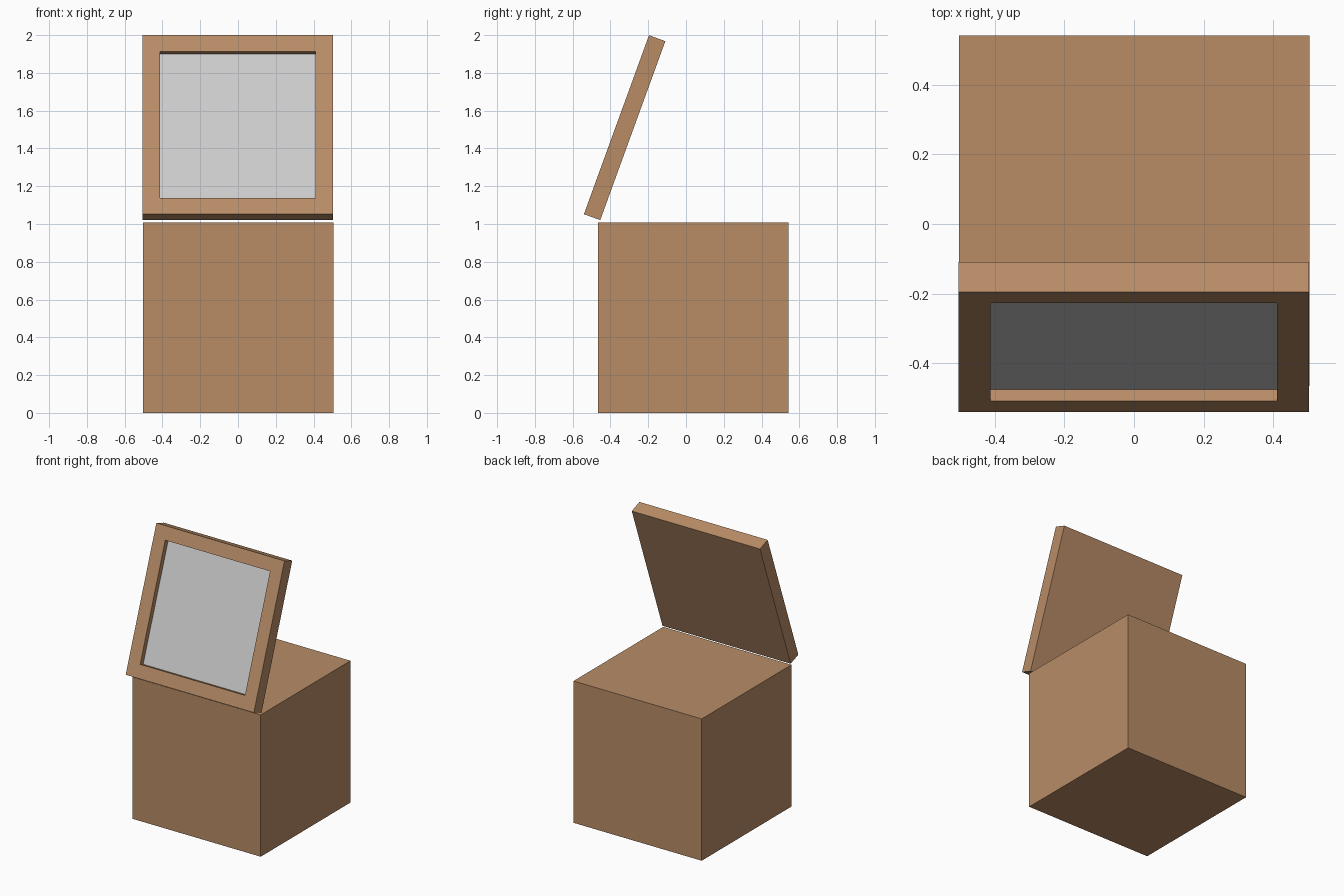
import bpy
import bmesh
from math import radians
from mathutils import Vector

default = bpy.data.objects.get("Cube")
if default:
    bpy.data.objects.remove(default, do_unlink=True)


def flat_colour(name, rgb):
    mat = bpy.data.materials.new(name)
    mat.use_nodes = True
    mat.diffuse_color = (*rgb, 1)
    bsdf = next(n for n in mat.node_tree.nodes if n.type == "BSDF_PRINCIPLED")
    bsdf.inputs["Base Color"].default_value = (*rgb, 1)
    return mat


def box_mesh(size):
    bm = bmesh.new()
    bmesh.ops.create_cube(bm, size=1)
    bmesh.ops.scale(bm, vec=size, verts=bm.verts)
    return bm


def add_object(name, bm, location, materials):
    mesh = bpy.data.meshes.new(name)
    bm.to_mesh(mesh)
    bm.free()
    for mat in materials:
        mesh.materials.append(mat)
    obj = bpy.data.objects.new(name, mesh)
    obj.location = location
    bpy.context.scene.collection.objects.link(obj)
    return obj


wood = flat_colour("warm brown", (0.48, 0.263, 0.134))
grey = flat_colour("light grey", (0.604, 0.604, 0.604))

# Solid cube body
SIDE = 1.008
add_object("body", box_mesh((SIDE, SIDE, SIDE)), (0.001, 0.038, SIDE / 2), [wood])

# Leaning frame with a sunken grey panel in its front face
bm = box_mesh((SIDE, 0.092, SIDE))
bm.normal_update()
front = min(bm.faces, key=lambda f: f.normal.y)
bmesh.ops.inset_region(bm, faces=[front], thickness=0.13)
walls = bmesh.ops.extrude_discrete_faces(bm, faces=[front])
panel = walls["faces"][0]
bmesh.ops.translate(bm, verts=panel.verts, vec=Vector((0, 0.036, 0)))
panel.material_index = 1
frame = add_object("leaning_frame", bm, (-0.001, -0.325, 1.51), [wood, grey])
frame.rotation_euler.x = radians(-20)
